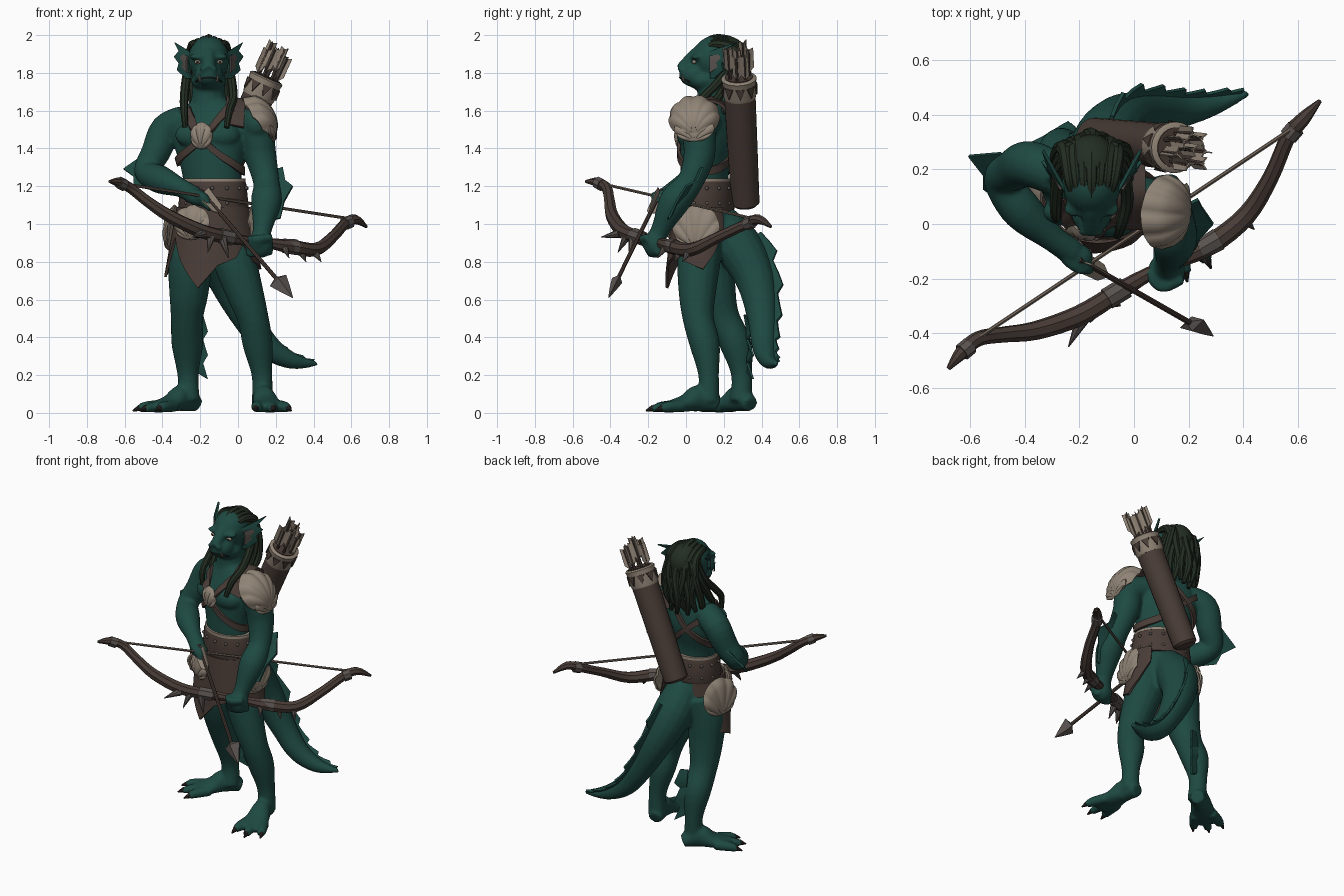
import bpy, bmesh, math
from mathutils import Vector as V, Matrix
from mathutils.bvhtree import BVHTree

if "Cube" in bpy.data.objects:
    bpy.data.objects.remove(bpy.data.objects["Cube"])

def mat(name, r, g, b):
    m = bpy.data.materials.new(name)
    m.diffuse_color = (r, g, b, 1)
    m.use_nodes = True
    m.node_tree.nodes["Principled BSDF"].inputs["Base Color"].default_value = m.diffuse_color
    return m
SKIN = mat("teal skin", .013, .066, .054)
LEATHER = mat("brown leather", .066, .045, .037)
BONE = mat("pale shell", .28, .23, .18)
HAIR = mat("dark green hair", .017, .027, .016)
METAL = mat("grey metal", .10, .085, .078)
WOOD = mat("shaft wood", .15, .115, .09)
DARK = mat("dark claw", .022, .018, .016)

def finish(name, bm, m, angle=40, thick=0, remesh=0):
    bmesh.ops.recalc_face_normals(bm, faces=bm.faces)
    me = bpy.data.meshes.new(name)
    bm.to_mesh(me); bm.free()
    o = bpy.data.objects.new(name, me)
    bpy.context.collection.objects.link(o)
    if thick:
        s = o.modifiers.new("thickness", 'SOLIDIFY'); s.thickness = thick; s.offset = 0
    if remesh:
        r = o.modifiers.new("fuse", 'REMESH'); r.mode = 'VOXEL'; r.voxel_size = remesh
        s = o.modifiers.new("soften", 'SMOOTH'); s.iterations = 5; s.factor = .5
    if o.modifiers:
        bpy.context.view_layer.update()
        o.data = bpy.data.meshes.new_from_object(o.evaluated_get(bpy.context.evaluated_depsgraph_get()))
        o.modifiers.clear()
    o.data.materials.clear(); o.data.materials.append(m)
    o.data.shade_smooth()
    o.data.set_sharp_from_angle(angle=math.radians(angle))
    return o

def spline(p, sub):
    p = [tuple(q) for q in p]
    out = []
    for i in range(len(p) - 1):
        a, b, c, d = p[max(i - 1, 0)], p[i], p[i + 1], p[min(i + 2, len(p) - 1)]
        for k in range(sub):
            t = k / sub
            out.append(tuple(.5 * (2*y + (z-x)*t + (2*x-5*y+4*z-w)*t*t + (3*y-x-3*z+w)*t**3)
                             for x, y, z, w in zip(a, b, c, d)))
    return out + [p[-1]]

def tube(bm, pts, n=12, sub=4, side=None):
    # loft through (x, y, z, radius[, second radius])
    pts = spline([q if len(q) == 5 else (*q, q[3]) for q in pts], sub)
    c = [V(q[:3]) for q in pts]
    rings, u = [], V(side) if side else None
    for i, q in enumerate(pts):
        t = (c[min(i + 1, len(c) - 1)] - c[max(i - 1, 0)]).normalized()
        u = (u - t * u.dot(t)).normalized() if u else t.orthogonal().normalized()
        w = t.cross(u)
        rings.append([bm.verts.new(c[i] + u * max(q[3], .001) * math.cos(j * math.tau / n)
                      + w * max(q[4], .001) * math.sin(j * math.tau / n)) for j in range(n)])
    for a, b in zip(rings, rings[1:]):
        for j in range(n):
            bm.faces.new((a[j], a[(j+1) % n], b[(j+1) % n], b[j]))
    bm.faces.new(rings[0]); bm.faces.new(rings[-1])

def blob(bm, loc, r):
    bmesh.ops.create_uvsphere(bm, u_segments=18, v_segments=12, radius=1,
                              matrix=Matrix.Translation(loc) @ Matrix.Diagonal((*r, 1)))

def tubes(name, m, paths, **k):
    bm = bmesh.new()
    for p in paths: tube(bm, p, **k)
    return finish(name, bm, m)

def strip(name, m, inner, outer, thick=.012):
    bm = bmesh.new()
    a = [bm.verts.new(p) for p in inner]; b = [bm.verts.new(p) for p in outer]
    for i in range(len(a) - 1):
        bm.faces.new((a[i], a[i+1], b[i+1], b[i]))
    return finish(name, bm, m, 30, thick)

def shell(name, hinge, up, nrm, w, h, d, ribs=7):
    # scallop shell: ribs fan out from the hinge over a dome
    hinge, up = V(hinge), V(up).normalized()
    nrm = V(nrm); nrm = (nrm - up * nrm.dot(up)).normalized()
    right, bm, rows = up.cross(nrm), bmesh.new(), []
    na = ribs * 6
    for i in range(na + 1):
        a, row = math.radians(-80 + 160 * i / na), []
        rib = abs(math.sin(math.pi * ribs * i / na))
        for k in range(10):
            r = .04 + .96 * k / 9
            x, y = 2*r*math.cos(a)*math.sin(a), 2*r*math.cos(a)**2
            z = math.sqrt(max(0, 1 - x*x - (y-1)**2)) * d + .010 * r * rib
            s = 1 + .04 * rib * r
            row.append(bm.verts.new(hinge + right*x*w*s + up*y*h*s + nrm*z))
        rows.append(row)
    for p, q in zip(rows, rows[1:]):
        for k in range(9):
            bm.faces.new((p[k], p[k+1], q[k+1], q[k]))
    finish(name, bm, BONE, 50, .012)

# ---- torso (kept on its own first, so the straps can wrap it)
HX, SIDE = -.155, (.95, -.31, 0)
body = bmesh.new()
tube(body, [(-.13,.13,.88,.12,.09), (-.13,.12,.96,.17,.135), (-.13,.10,1.15,.155,.125), (-.14,.10,1.3,.165,.125),
            (-.145,.12,1.45,.205,.14), (-.15,.14,1.57,.19,.11), (-.155,.15,1.65,.10,.08)], n=28, side=SIDE)
for x, y in ((-.24, .045), (-.085, .005)):
    blob(body, (x, y, 1.47), (.095, .055, .065))
bvh = BVHTree.FromBMesh(body)

# ---- neck and head
tube(body, [(-.155,.16,1.58,.12), (-.155,.15,1.68,.092), (-.155,.14,1.82,.085)])
blob(body, (HX, .15, 1.875), (.11, .12, .12))
blob(body, (HX, .05, 1.79), (.078, .088, .066))
blob(body, (HX, .10, 1.76), (.095, .09, .058))
tube(body, [(HX,.06,1.9,.04), (HX,.0,1.845,.035), (HX,-.025,1.815,.035)])
for s in (-1, 1):
    blob(body, (HX + s*.06, .055, 1.885), (.045, .03, .016))
    blob(body, (HX + s*.03, -.03, 1.82), (.018, .014, .014))
# ---- arms and hands
tube(body, [(-.28,.18,1.55,.08), (-.38,.22,1.50,.085), (-.435,.20,1.38,.078), (-.485,.16,1.28,.066), (-.41,.05,1.235,.075),
            (-.30,-.05,1.19,.05), (-.23,-.10,1.15,.05)], n=16)
blob(body, (-.21, -.12, 1.14), (.06, .05, .045))
tube(body, [(-.02,.11,1.55,.08), (.09,.07,1.49,.088), (.12,.07,1.36,.084), (.15,.02,1.22,.07), (.15,-.06,1.12,.082),
            (.13,-.13,.98,.052), (.12,-.16,.92,.052)], n=16)
blob(body, (.10, .05, 1.53), (.078, .095, .09))
blob(body, (.12, -.165, .89), (.068, .06, .07))
for k in range(4):
    tube(body, [(-.25+.02*k,-.13,1.17-.02*k,.02), (-.19+.012*k,-.17,1.15-.02*k,.019), (-.15,-.14,1.13-.018*k,.014)], n=8)
    tube(body, [(.18,-.20+.02*k,.93-.025*k,.021), (.10,-.23+.015*k,.92-.025*k,.023), (.045,-.17,.92-.025*k,.018)], n=8)
# ---- legs
tube(body, [(-.04,.09,.98,.10), (-.02,.07,.82,.115), (.035,.06,.64,.10), (.08,.065,.5,.083), (.105,.10,.36,.08),
            (.127,.12,.2,.055), (.13,.12,.06,.058)], n=16)
tube(body, [(-.22,.16,.98,.11), (-.25,.14,.82,.12), (-.26,.16,.64,.105), (-.27,.20,.5,.086), (-.268,.265,.36,.084),
            (-.265,.295,.2,.056), (-.26,.29,.06,.06)], n=16)
# ---- feet with three clawed toes
claws = []
for heel, ang in ((V((.12, .14, 0)), -78), (V((-.24, .325, 0)), -141)):
    d = V((math.cos(math.radians(ang)), math.sin(math.radians(ang)), 0))
    p = V((-d.y, d.x, 0))
    f = lambda a, b, z, *r: (*(heel + d*a + p*b + V((0, 0, z))), *r)
    tube(body, [f(-.03,0,.045,.045,.04), f(.07,0,.078,.057,.072), f(.15,0,.05,.075,.046), f(.26,0,.028,.09,.028)], n=14, side=p)
    for k in (-1, 0, 1):
        tip = .30 + (.03 if k == 0 else 0)
        tube(body, [f(.17,k*.05,.037,.036,.034), f(.26,k*.075,.032,.032,.03), f(tip,k*.085,.02,.024,.02)], n=10, side=p)
        claws.append([f(tip-.01,k*.087,.026,.018), f(tip+.03,k*.095,.012,.004)])
# ---- tail
tail = [(-.12,.17,1.02,.10), (-.11,.28,.88,.125), (-.05,.37,.70,.105), (.05,.405,.5,.08), (.16,.415,.35,.066),
        (.29,.44,.275,.044), (.42,.48,.26,.012)]
tube(body, tail, n=16)
finish("body", body, SKIN, 60, 0, .0105)
tubes("toe_claws", DARK, claws, n=8, sub=2)

# ---- fins
tp = [V(q) for q in spline(tail, 4)][4:-1]
base, out = [], []
for i, q in enumerate(tp):
    c = V(q[:3]); t = (V(tp[min(i+1, len(tp)-1)][:3]) - V(tp[max(i-1, 0)][:3])).normalized()
    o = V((.25, 1, .8)); o = (o - t*o.dot(t)).normalized()
    base.append(c + o*q[3]*.8)
    out.append(c + o*(q[3] + (.015, .028, .045)[i % 3] * (1.25 - i/len(tp))) + t*.012*(i % 3))
strip("tail_fin", SKIN, base, out, .014)
n = 9
strip("calf_fin", SKIN, [(-.235, .31+.02*math.sin(i/3), .52-.037*i) for i in range(n)],
      [(-.185+.012*(i % 3), .325+.015*(i % 3), .515-.042*i) for i in range(n)])
strip("right_elbow_fin", SKIN, [(-.47,.24,1.37), (-.51,.21,1.31), (-.52,.16,1.26), (-.49,.10,1.22), (-.42,.05,1.2)],
      [(-.49,.26,1.37), (-.605,.25,1.29), (-.55,.18,1.25), (-.55,.13,1.2), (-.45,.06,1.18)])
strip("left_elbow_fin", SKIN, [(.17,.06,1.28), (.20,.04,1.22), (.205,.0,1.15), (.20,-.06,1.08), (.17,-.10,1.02)],
      [(.235,.09,1.30), (.25,.06,1.23), (.29,.0,1.20), (.245,-.05,1.12), (.225,-.09,1.03)])
for s, nm in ((-1, "right"), (1, "left")):
    E = lambda pts: [(HX + s*x, y, z) for x, y, z in pts]
    inner = [(.095,.12,1.91), (.1,.13,1.89), (.105,.13,1.86), (.105,.13,1.83), (.10,.13,1.80), (.09,.13,1.77)]
    outer = [(.178,.27,1.96), (.155,.2,1.915), (.18,.23,1.885), (.155,.19,1.85), (.165,.2,1.815), (.115,.15,1.77)]
    strip(nm + "_ear", SKIN, E(inner), E(outer))
    strip(nm + "_ear_membrane", METAL, E([(x+.012, y-.004, z) for x, y, z in inner[1:5]]),
          E([(x*.65+.035, y*.65+.042, z*.65+.653) for x, y, z in outer[1:5]]), .008)

# ---- face details
bm = bmesh.new()
for s in (-1, 1): blob(bm, (HX + s*.06, .043, 1.858), (.017, .012, .011))
finish("eyes", bm, BONE)
bm = bmesh.new()
for s in (-1, 1): blob(bm, (HX + s*.06, .032, 1.858), (.005, .004, .006))
finish("pupils", bm, DARK)
tubes("mouth", DARK, [[(HX+x, y, z, .004) for x, y, z in
      ((-.07,.02,1.752), (-.045,-.013,1.767), (0,-.033,1.775), (.045,-.013,1.767), (.07,.02,1.752))]], n=8)
tubes("tusks", BONE, [[(HX+s*.045,-.010,1.758,.007), (HX+s*.048,-.022,1.79,.002)] for s in (-1, 1)], n=8)

# ---- dreadlocks
bm = bmesh.new()
blob(bm, (HX, .215, 1.885), (.10, .115, .108))
for i in range(-3, 4):
    x, e, j = HX + .031*i, abs(i), .012 * (-1)**i
    tube(bm, [(HX+.024*i,.10+.008*e,1.965-.008*e,.016), (HX+.027*i,.17,1.983-.01*e,.023), (x,.27-.004*e,1.945-.008*e,.027),
              (x+j,.315-.012*e,1.82,.028), (x-j,.325-.015*e,1.68,.026), (x+j,.30-.012*e,1.55+.03*(e % 2),.012)], n=8)
for s in (-1, 1):
    for k in range(3):
        tube(bm, [(HX+s*.08,.24+.02*k,1.92,.022), (HX+s*.115,.20+.04*k,1.79,.024), (HX+s*.13,.09+.08*k,1.67,.023),
                  (HX+s*(.13-.02*(s > 0)),(.03 if s < 0 else -.0)+.10*k,1.60,.02),
                  (HX+s*(.125-.03*(s > 0)),(.02 if s < 0 else -.045)+.10*k,1.51+.03*k,.014)], n=8)
finish("dreadlocks", bm, HAIR)

# ---- straps wrapped on the torso, shoulder harness, chest shell
def on_torso(deg, z, off=.01):
    d = V((math.cos(math.radians(deg)), math.sin(math.radians(deg)), 0))
    hit = bvh.ray_cast(V((-.145, .12, z)) + d, -d)[0]
    return hit + d * off
for nm, path in (("shoulder_strap", [(-35,1.62), (-70,1.56), (-108,1.45), (-150,1.37), (-190,1.33), (-240,1.42), (-290,1.55), (-320,1.62)]),
                 ("chest_strap", [(-165,1.60), (-135,1.54), (-108,1.45), (-60,1.34), (-15,1.28), (45,1.32), (100,1.43), (150,1.56)])):
    path = spline(path, 6)
    strip(nm, LEATHER, [on_torso(a, z-.022) for a, z in path], [on_torso(a, z+.022) for a, z in path], .016)
arc = spline([(-.07,-.015,1.53), (-.065,.05,1.63), (-.06,.12,1.672), (-.06,.20,1.64), (-.06,.25,1.54)], 3)
strip("shoulder_harness", LEATHER, arc, [(x+.10, y+.0, z-.02) for x, y, z in arc], .016)
shell("chest_shell", on_torso(-108, 1.40, .005), (0, .05, 1), (-.31, -.95, 0), .055, .065, .03, 5)
shell("shoulder_shell", (.175, .045, 1.455), (-.6, 0, .8), (.77, -.1, .6), .128, .125, .09, 8)
shell("shoulder_shell_lower", (.185, .045, 1.44), (-.25, 0, 1), (1, -.1, .2), .10, .06, .02, 6)

# ---- belt, studs, skirt and hip shells
tubes("belt", LEATHER, [[(-.13,.10,1.07,.185,.15), (-.13,.10,1.09,.19,.155), (-.13,.10,1.21,.178,.145), (-.13,.10,1.23,.17,.14)]],
      n=32, sub=1, side=SIDE)
tubes("belt_trim", BONE, [[(-.13,.10,1.225,.174,.142), (-.13,.10,1.242,.172,.141)]], n=32, sub=1, side=SIDE)
bm = bmesh.new()
for k in range(14):
    a = math.radians(k * 360/14)
    for z in (1.11, 1.19):
        blob(bm, V((-.13, .10, z)) + V(SIDE)*.183*math.cos(a) + V((.31, .95, 0))*.15*math.sin(a), (.010, .010, .010))
finish("belt_studs", bm, METAL)
hem = [(-245,.98), (-222,.86), (-200,.75), (-178,.72), (-155,.93), (-135,.80), (-108,.66), (-85,.78), (-60,.82), (-45,.9),
       (-30,.80), (0,.76), (20,.85), (40,.98)]
def ell(deg, z):
    k, a = (1.08 - z) / .28, math.radians(deg)
    return (-.13 + (.19 + .05*k)*math.cos(a), .09 + (.155 + .03*k)*math.sin(a), z)
hem2 = []
for (a, z), (b, y) in zip(hem, hem[1:]):
    hem2 += [(a + (b-a)*t/3, z + (y-z)*t/3) for t in range(3)]
hem2.append(hem[-1])
strip("leather_skirt", LEATHER, [ell(a, 1.09) for a, z in hem2], [ell(a, z) for a, z in hem2], .014)
for nm, a, z, w, h in (("right", -195, .86, .125, .115), ("front", -122, .92, .105, .085), ("left", -12, .87, .12, .11)):
    c = math.radians(a)
    shell(nm + "_hip_shell", ell(a, z), (-.12*math.cos(c), -.12*math.sin(c), 1), (math.cos(c), math.sin(c), .1), w, h, .035)

# ---- quiver with arrows
A, B = V((-.15, .315, 1.1)), V((.15, .28, 1.77))
ax = (B - A).normalized(); qu = ax.orthogonal().normalized(); qw = ax.cross(qu)
P = lambda t, r: (*(A.lerp(B, t)), r)
ring = lambda t, r, a: A.lerp(B, t) + (qu*math.cos(a) + qw*math.sin(a))*r
tubes("quiver", LEATHER, [[P(0,.06), P(.02,.075), P(.5,.08), P(.9,.084)]], n=24, sub=1)
tubes("quiver_collar", BONE, [[P(.85,.084), P(.87,.088), P(.97,.089), P(1,.094), P(1.01,.085)]], n=24, sub=1)
tubes("quiver_opening", LEATHER, [[P(1,.074), P(1.016,.074)]], n=24, sub=1)
bm = bmesh.new()
for k in range(9):
    a = k * math.tau / 9
    bm.faces.new([bm.verts.new(ring(t, .0925, a + s)) for t, s in ((.96, -.27), (.96, .27), (.88, 0))])
finish("collar_triangles", bm, LEATHER, 40, .008)
shafts, bm = [], bmesh.new()
for k in range(8):
    a = k * math.tau / 7
    r = .048 if k < 7 else 0
    top = ring(1.19 + .03*(k % 3), r*1.2, a)
    shafts.append([(*ring(.8, r, a), .009), (*top, .009)])
    for s in range(3):
        o = (qu*math.cos(a + s*2.1) + qw*math.sin(a + s*2.1)) * .026
        bm.faces.new([bm.verts.new(v) for v in (top, top + o + ax*.01, top + o - ax*.10, top - ax*.13)])
finish("quiver_fletching", bm, BONE, 30, .005)
tubes("quiver_shafts", LEATHER, shafts, n=6, sub=1)

# ---- bow
bow = [(-.68,-.53,1.225,.008), (-.63,-.47,1.22,.026), (-.57,-.42,1.19,.028), (-.48,-.405,1.12,.03), (-.36,-.39,1.04,.035),
       (-.2,-.335,.965,.038), (-.06,-.25,.93,.034), (.05,-.185,.91,.026), (.15,-.14,.90,.026), (.28,-.075,.88,.038),
       (.41,.03,.865,.036), (.50,.17,.93,.03), (.565,.32,1.0,.028), (.62,.385,1.025,.026), (.68,.45,.985,.008)]
tubes("bow", LEATHER, [bow], n=8)
tubes("bow_bands", METAL, [[(*V(bow[i][:3]).lerp(V(bow[i+1][:3]), t), bow[i][3] + .007) for t in (0, .5)] for i in (1, 12)]
      + [[(-.10,-.275,.94,.04), (-.03,-.232,.925,.04)], [(.24,-.095,.885,.038), (.31,-.055,.877,.042)]], n=8, sub=1)
tubes("bow_spikes", METAL, [[(*a, .026), (*b, .002)] for a, b in (
      ((-.19,-.35,.95), (-.24,-.45,.93)), ((-.08,-.28,.92), (-.05,-.30,.82)), ((-.14,-.31,.94), (-.16,-.36,.85)),
      ((.24,-.1,.89), (.27,-.15,.82)), ((.33,-.03,.86), (.36,-.06,.80)), ((.40,.02,.86), (.44,-.02,.80)))], n=8, sub=1)
tubes("bowstring", WOOD, [[(-.59,-.43,1.21,.008), (.58,.35,1.03,.008)]], n=6, sub=1)

# ---- nocked arrow
S, T = V((-.20, -.13, 1.18)), V((.29, -.41, .61))
L = lambda t, *r: (*S.lerp(T, t), *r)
d = (T - S).normalized(); n1 = d.orthogonal().normalized(); n2 = d.cross(n1)
tubes("arrow_shaft", LEATHER, [[L(0, .011), L(.9, .011)]], n=8, sub=1)
tubes("arrow_head", METAL, [[L(.82,.016), L(.84,.055,.03), L(.92,.03,.018), L(1,.002)]], n=4, sub=1, side=(.7, .3, .6))
bm = bmesh.new()
for s in range(3):
    o = (n1*math.cos(s*2.1) + n2*math.sin(s*2.1)) * .045
    a, b = S.lerp(T, .03), S.lerp(T, .22)
    bm.faces.new([bm.verts.new(v) for v in (a, a + o, b + o*.8 - d*.03, b)])
finish("arrow_fletching", bm, BONE, 30, .006)
